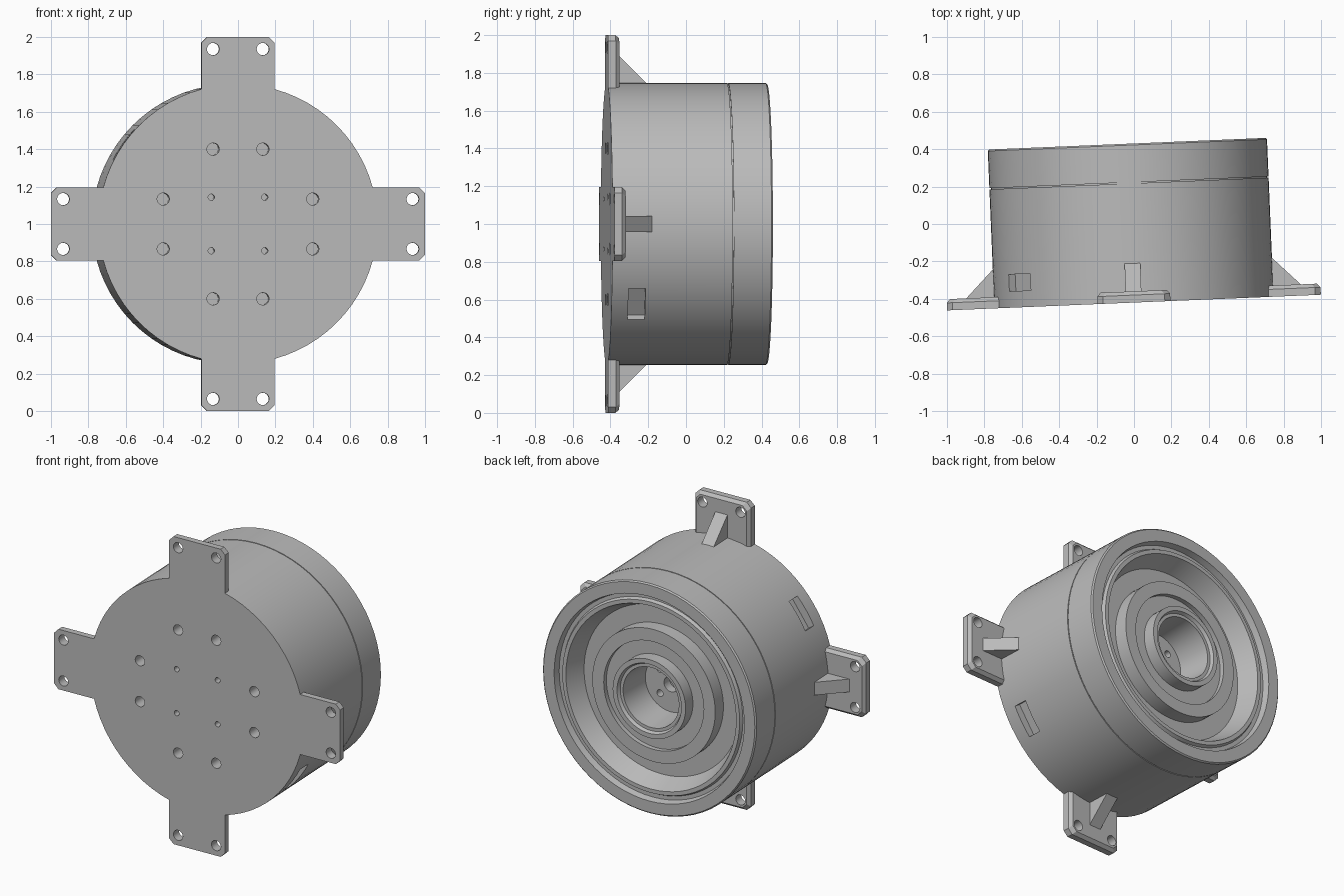
import bpy, bmesh
from math import sin, cos, pi, radians
from mathutils import Matrix, Vector

cube = bpy.data.objects.get("Cube")
if cube:
    bpy.data.objects.remove(cube)

DEPTH, RADIUS = 0.85, 0.747
# Local frame: x across, y depth from the front plate, z up around the axis
PLACE = Matrix.Translation((0, -0.42, 1)) @ Matrix.Rotation(radians(2.4), 4, 'Z')

grey = bpy.data.materials.new("metal_grey")
grey.use_nodes = True
grey.diffuse_color = (0.5, 0.5, 0.5, 1)
grey.node_tree.nodes["Principled BSDF"].inputs["Base Color"].default_value = (0.5, 0.5, 0.5, 1)


def finish(name, bm, helper=False):
    bmesh.ops.recalc_face_normals(bm, faces=bm.faces)
    mesh = bpy.data.meshes.new(name)
    bm.to_mesh(mesh)
    bm.free()
    ob = bpy.data.objects.new(name, mesh)
    bpy.context.collection.objects.link(ob)
    ob.matrix_world = PLACE
    mesh.materials.append(grey)
    ob.hide_render = helper
    return ob


def smooth(ob):
    bpy.ops.object.select_all(action='DESELECT')
    ob.select_set(True)
    bpy.context.view_layer.objects.active = ob
    bpy.ops.object.shade_smooth_by_angle(angle=radians(30))


def lathe(name, profile, sides):
    """Spin (radius, depth) points around the y axis; both ends lie on the axis."""
    bm = bmesh.new()
    verts = [bm.verts.new((r, y, 0)) for r, y in profile]
    edges = [bm.edges.new(pair) for pair in zip(verts, verts[1:])]
    bmesh.ops.spin(bm, geom=verts + edges, cent=(0, 0, 0), axis=(0, 1, 0),
                   angle=2 * pi, steps=sides, use_duplicate=False)
    bmesh.ops.remove_doubles(bm, verts=bm.verts, dist=0.0005)
    return finish(name, bm)


def add_pin(bm, x, z, radius, y0, y1):
    m = Matrix.Translation((x, (y0 + y1) / 2, z)) @ Matrix.Rotation(pi / 2, 4, 'X')
    bmesh.ops.create_cone(bm, cap_ends=True, segments=20, radius1=radius,
                          radius2=radius, depth=y1 - y0, matrix=m)


def cut(ob, bm):
    """Subtract the cutter mesh and apply the result."""
    cutter = finish(ob.name + "_cutter", bm, helper=True)
    mod = ob.modifiers.new("cut", 'BOOLEAN')
    mod.object, mod.operation, mod.solver = cutter, 'DIFFERENCE', 'EXACT'
    bpy.context.view_layer.objects.active = ob
    bpy.ops.object.modifier_apply(modifier="cut")
    bpy.data.objects.remove(cutter)


def prism(bm, points, offset):
    """Extrude a closed loop of points along an offset; return the far face."""
    face = bm.faces.new([bm.verts.new(p) for p in points])
    ext = bmesh.ops.extrude_face_region(bm, geom=[face])["geom"]
    bmesh.ops.translate(bm, verts=[g for g in ext if isinstance(g, bmesh.types.BMVert)],
                        vec=offset)
    return next(g for g in ext if isinstance(g, bmesh.types.BMFace))


# Drum with seam groove, recessed back bowl, raised disc and hollow hub
B = DEPTH
drum = lathe("drum", [
    (0, 0), (RADIUS, 0), (RADIUS, B - 0.213), (RADIUS - 0.008, B - 0.213),
    (RADIUS - 0.008, B - 0.207), (RADIUS, B - 0.207), (RADIUS, B - 0.008),
    (RADIUS - 0.008, B), (0.665, B), (0.655, B - 0.04), (0.63, B - 0.04),
    (0.62, B - 0.02), (0.595, B - 0.02), (0.545, B - 0.14), (0.43, B - 0.14),
    (0.43, B - 0.05), (0.35, B - 0.05), (0.35, B - 0.08), (0.255, B - 0.08),
    (0.255, B), (0.225, B), (0.215, B - 0.02), (0.195, B - 0.02),
    (0.18, B - 0.24), (0, B - 0.24)], 72)

cutters = bmesh.new()
for sx in (-1, 1):
    for sz in (-1, 1):
        add_pin(cutters, sx * 0.4, sz * 0.133, 0.033, -0.1, 0.12)
        add_pin(cutters, sx * 0.133, sz * 0.4, 0.033, -0.1, 0.12)
        add_pin(cutters, sx * 0.143, sz * 0.143, 0.017, -0.1, 0.12)
# Screw holes and shaft socket in the hub floor
for k in range(4):
    a = pi / 4 + k * pi / 2
    add_pin(cutters, 0.11 * cos(a), 0.11 * sin(a), 0.022, B - 0.3, B - 0.15)
add_pin(cutters, 0, 0, 0.05, B - 0.3, B - 0.15)
# Two rectangular pockets in the drum wall
for deg in (-35, 145):
    m = Matrix.Rotation(radians(-deg), 4, 'Y') @ Matrix.Translation((RADIUS, 0.133, 0))
    bmesh.ops.create_cube(cutters, size=1, matrix=m @ Matrix.Diagonal((0.1, 0.09, 0.2, 1)))
cut(drum, cutters)
smooth(drum)

# Four mounting tabs with chamfered corners, two bolt holes and a gusset each
W, C, T = 0.195, 0.03, 0.06
OUTLINE = [(0.72, -W), (1 - C, -W), (1, -W + C), (1, W - C), (1 - C, W), (0.72, W)]
for name, turn in (("left", 0), ("top", 90), ("right", 180), ("bottom", 270)):
    spin = Matrix.Rotation(radians(-turn), 4, 'Y')
    bm = bmesh.new()
    back = prism(bm, [(x, 0, z) for x, z in OUTLINE], (0, T - 0.02, 0))
    rim = bmesh.ops.extrude_face_region(bm, geom=[back])["geom"]
    for v in (g for g in rim if isinstance(g, bmesh.types.BMVert)):
        v.co.y = T
        v.co.x -= 0.018 if v.co.x > 0.8 else 0
        v.co.z -= 0.018 if v.co.z > 0 else -0.018
    bmesh.ops.delete(bm, geom=[back], context='FACES_ONLY')
    bmesh.ops.transform(bm, matrix=spin, verts=bm.verts)
    tab = finish(name + "_tab", bm)
    pins = bmesh.new()
    for s in (-1, 1):
        p = spin @ Vector((0.935, 0, s * 0.133))
        add_pin(pins, p.x, p.z, 0.033, -0.1, 0.2)
    cut(tab, pins)
    smooth(tab)

    bm = bmesh.new()
    prism(bm, [(0.72, T - 0.01, -0.042), (0.905, T - 0.01, -0.042), (0.895, T, -0.042),
               (0.745, 0.21, -0.042), (0.72, 0.21, -0.042)], (0, 0, 0.084))
    bmesh.ops.transform(bm, matrix=spin, verts=bm.verts)
    finish(name + "_gusset", bm)
